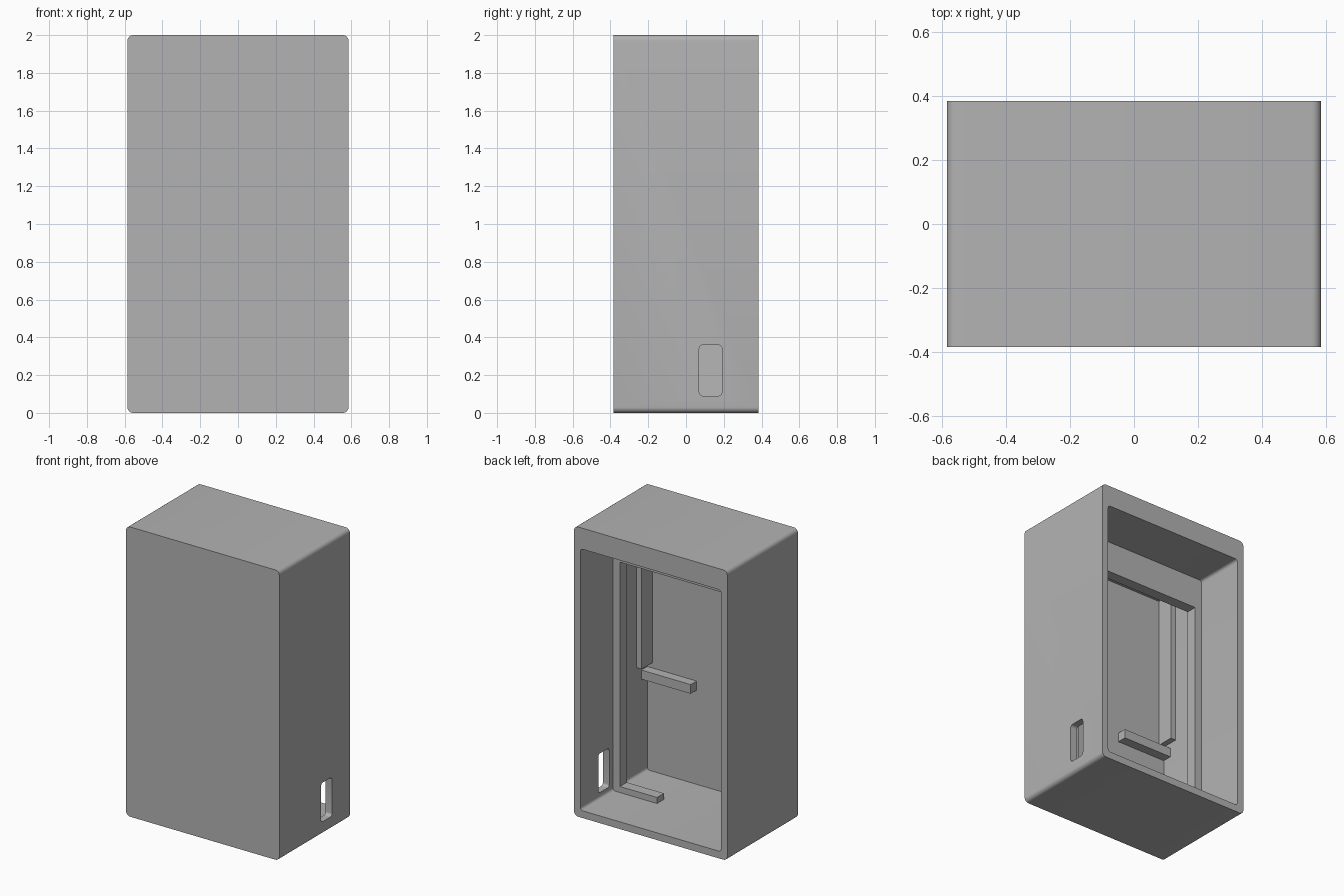
import bpy
import bmesh
from math import cos, sin, pi, radians
from mathutils import Vector

default = bpy.data.objects.get("Cube")
if default:
    bpy.data.objects.remove(default, do_unlink=True)

# Single grey plastic
grey = bpy.data.materials.new("grey plastic")
grey.use_nodes = True
COLOUR = (0.45, 0.45, 0.45, 1)
grey.diffuse_color = COLOUR
grey.node_tree.nodes["Principled BSDF"].inputs["Base Color"].default_value = COLOUR

# Main dimensions
HALF_W, HALF_D, HEIGHT = 0.585, 0.385, 2.0
IN_X, FLOOR, CEILING = 0.537, 0.05, 1.855
FRONT_IN = -0.345            # inner face of the front wall
LIP_BACK, LIP_FRONT = 0.03, -0.045
SINK = 0.01                  # overlap of fittings into the walls


def rounded_rect(u0, u1, v0, v1, r, steps=6):
    """Corner points of a rounded rectangle."""
    corners = [(u1 - r, v1 - r), (u0 + r, v1 - r), (u0 + r, v0 + r), (u1 - r, v0 + r)]
    pts = []
    for q, (cu, cv) in enumerate(corners):
        for s in range(steps + 1):
            a = (q + s / steps) * pi / 2
            pts.append((cu + r * cos(a), cv + r * sin(a)))
    return pts


def extrude(name, profile, axis, start, end):
    """Extrude a 2D profile (with z as second coordinate) along x or y."""
    def place(u, v):
        return (u, start, v) if axis == "y" else (start, u, v)

    bm = bmesh.new()
    face = bm.faces.new([bm.verts.new(place(u, v)) for u, v in profile])
    out = bmesh.ops.extrude_face_region(bm, geom=[face])
    offset = Vector((0, end - start, 0)) if axis == "y" else Vector((end - start, 0, 0))
    moved = [g for g in out["geom"] if isinstance(g, bmesh.types.BMVert)]
    bmesh.ops.translate(bm, verts=moved, vec=offset)
    bmesh.ops.recalc_face_normals(bm, faces=bm.faces)
    mesh = bpy.data.meshes.new(name)
    bm.to_mesh(mesh)
    bm.free()
    mesh.materials.append(grey)
    obj = bpy.data.objects.new(name, mesh)
    bpy.context.collection.objects.link(obj)
    return obj


def box(name, x0, x1, y0, y1, z0, z1):
    return extrude(name, [(x0, z0), (x1, z0), (x1, z1), (x0, z1)], "y", y0, y1)


def activate(obj):
    bpy.ops.object.select_all(action="DESELECT")
    obj.select_set(True)
    bpy.context.view_layer.objects.active = obj


def cut(target, cutter):
    cutter.hide_render = True
    mod = target.modifiers.new("cut", "BOOLEAN")
    mod.operation, mod.solver, mod.object = "DIFFERENCE", "EXACT", cutter
    activate(target)
    bpy.ops.object.modifier_apply(modifier=mod.name)
    bpy.data.objects.remove(cutter, do_unlink=True)


# Case shell, open at the back, with a port in the left wall
case = extrude("case_shell", rounded_rect(-HALF_W, HALF_W, 0, HEIGHT, 0.03),
               "y", -HALF_D, HALF_D)
cut(case, extrude("cavity_cutter", rounded_rect(-IN_X, IN_X, FLOOR, CEILING, 0.02),
                  "y", FRONT_IN, HALF_D + 0.1))
cut(case, extrude("port_cutter", rounded_rect(0.07, 0.19, 0.09, 0.36, 0.02),
                  "x", IN_X - 0.1, HALF_W + 0.1))
activate(case)
bpy.ops.object.shade_smooth_by_angle(angle=radians(30))

# Inner lip: both sides, deep top band and a short foot on the left
edge, inner, band = IN_X + SINK, 0.483, 1.64
low, foot_top, foot_end = FLOOR - SINK, 0.092, 0.2
extrude("inner_lip", [
    (-edge, low), (-inner, low), (-inner, band), (inner, band),
    (inner, foot_top), (foot_end, foot_top), (foot_end, low),
    (edge, low), (edge, CEILING + SINK), (-edge, CEILING + SINK),
], "y", LIP_FRONT, LIP_BACK)

# Mirrored upright ribs and support bars against the front wall
for side, s in (("left", 1), ("right", -1)):
    box(side + "_upright_rib", s * 0.497, s * edge,
        FRONT_IN - SINK, -0.227, 0.8, CEILING + SINK)
    box(side + "_support_bar", s * 0.16, s * edge,
        FRONT_IN - SINK, -0.28, 0.7, 0.763)
